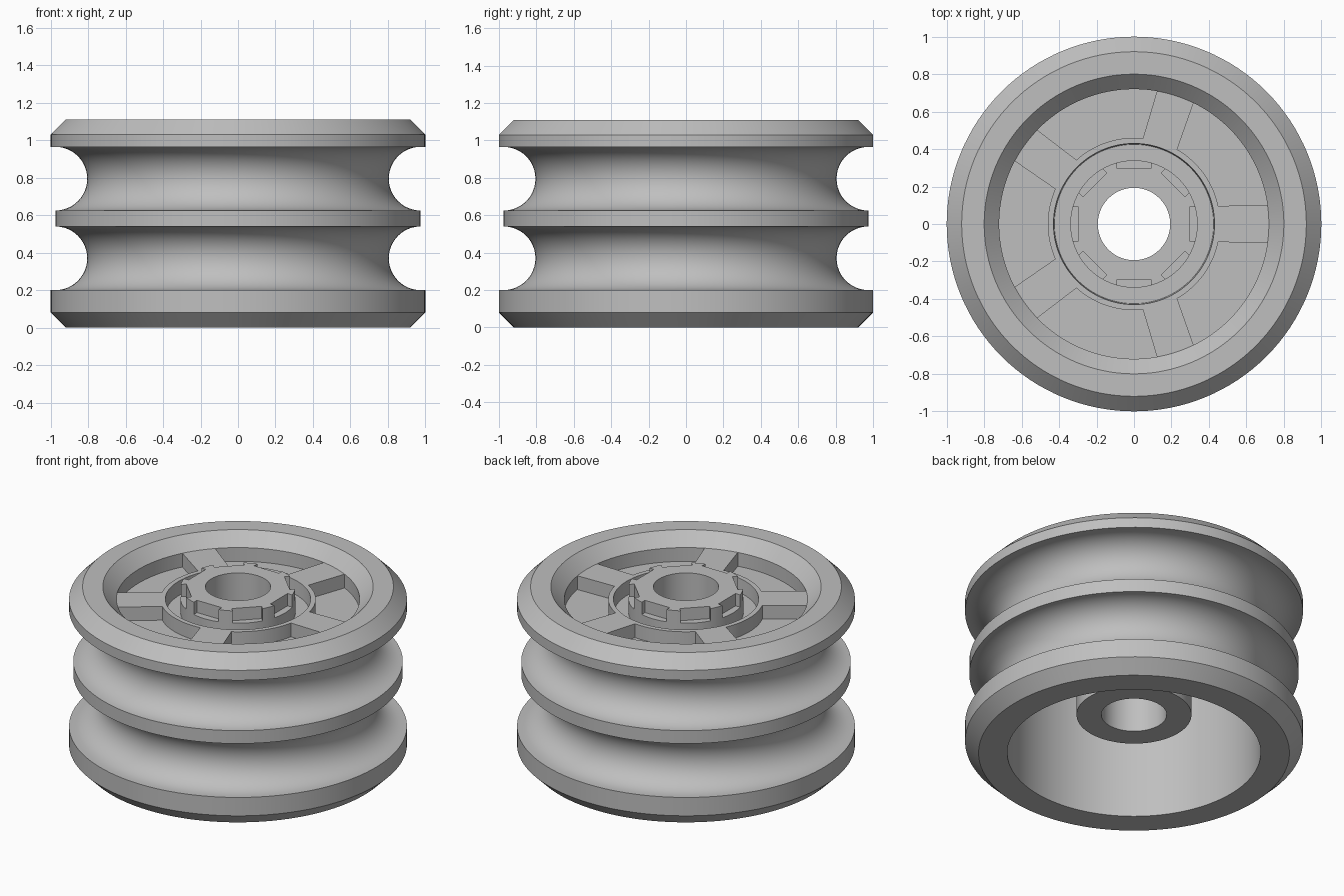
import bpy, bmesh
from math import cos, sin, pi, tau, radians
from mathutils import Matrix

cube = bpy.data.objects.get("Cube")
if cube:
    bpy.data.objects.remove(cube, do_unlink=True)

GREY = (0.52, 0.52, 0.52, 1.0)
grey = bpy.data.materials.new("light grey metal")
grey.use_nodes = True
grey.diffuse_color = GREY
grey.node_tree.nodes["Principled BSDF"].inputs["Base Color"].default_value = GREY

SEGMENTS = 128
TOP, DECK, FLOOR, WEB = 1.11, 1.03, 0.94, 0.88
BORE, HUB = 0.193, 0.34


def finish(bm, name):
    bmesh.ops.recalc_face_normals(bm, faces=bm.faces)
    mesh = bpy.data.meshes.new(name)
    bm.to_mesh(mesh)
    bm.free()
    mesh.materials.append(grey)
    obj = bpy.data.objects.new(name, mesh)
    bpy.context.collection.objects.link(obj)
    return obj


def select_only(obj):
    bpy.ops.object.select_all(action='DESELECT')
    obj.select_set(True)
    bpy.context.view_layer.objects.active = obj


def lathe(name, profile):
    """Turn a closed (radius, height) outline around the z axis."""
    bm = bmesh.new()
    verts = [bm.verts.new((r, 0, z)) for r, z in profile]
    edges = [bm.edges.new((v, verts[i - 1])) for i, v in enumerate(verts)]
    bmesh.ops.spin(bm, geom=verts + edges, cent=(0, 0, 0), axis=(0, 0, 1),
                   angle=tau, steps=SEGMENTS)
    bmesh.ops.remove_doubles(bm, verts=bm.verts, dist=1e-4)
    return finish(bm, name)


def groove(z, radius=0.17, centre=0.975, steps=24):
    """Half-round rope groove, listed from bottom to top."""
    return [(centre - radius * sin(pi * i / steps), z - radius * cos(pi * i / steps))
            for i in range(steps + 1)]


# Wheel body: outer rims, two grooves, dished top, hub and hollow underside
outside = [(0.75, 0), (0.92, 0), (1, 0.08), (1, 0.2)] + groove(0.37)
outside += groove(0.795) + [(1, 0.965), (1, DECK), (0.92, TOP)]
dish = [(0.8, TOP), (0.72, DECK), (0.72, FLOOR), (0.46, FLOOR), (0.46, DECK),
        (0.43, DECK), (0.425, FLOOR), (HUB, FLOOR), (HUB, TOP)]
inside = [(BORE, TOP), (BORE, 0.26), (HUB, 0.26), (HUB, WEB), (0.75, WEB)]
body = lathe("wheel_body", outside + dish + inside)

# Eight notches around the top of the hub
bm = bmesh.new()
for i in range(8):
    place = (Matrix.Rotation(i * tau / 8, 4, 'Z')
             @ Matrix.Translation((0.345, 0, DECK + 0.1))
             @ Matrix.Diagonal((0.1, 0.18, 0.2, 1)))
    bmesh.ops.create_cube(bm, size=1, matrix=place)
cutter = finish(bm, "hub_notch_cutter")
cutter.hide_render = True
notches = body.modifiers.new("Notches", 'BOOLEAN')
notches.operation = 'DIFFERENCE'
notches.solver = 'EXACT'
notches.object = cutter
select_only(body)
bpy.ops.object.modifier_apply(modifier=notches.name)
bpy.data.objects.remove(cutter, do_unlink=True)
bpy.ops.object.shade_smooth_by_angle(angle=radians(25))

# Five slightly flared spokes joining the hub ring to the rim
for i in range(5):
    bm = bmesh.new()
    bmesh.ops.create_cube(bm, size=1)
    for v in bm.verts:
        outer = v.co.x > 0
        v.co.x = 0.73 if outer else 0.45
        v.co.y *= 0.206 if outer else 0.192
        v.co.z = DECK if v.co.z > 0 else FLOOR - 0.02
    bm.transform(Matrix.Rotation(i * tau / 5, 4, 'Z'))
    finish(bm, f"spoke_{i + 1}")
